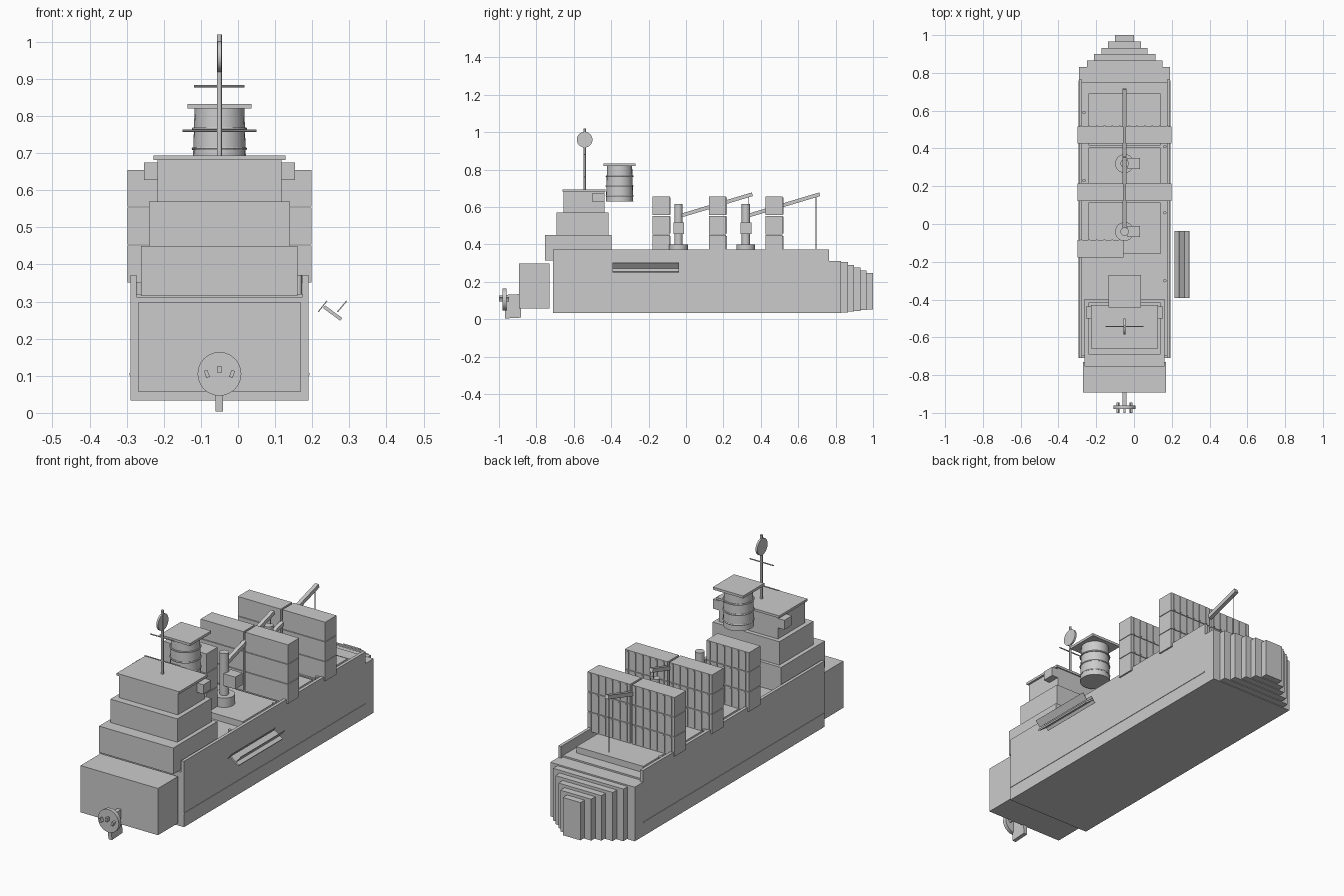
import bpy
from math import radians, atan2, hypot, pi
from mathutils import Vector

if "Cube" in bpy.data.objects:
    bpy.data.objects.remove(bpy.data.objects["Cube"])

CX = -0.05  # ship centreline


def box(name, x, y, z, rot=(0, 0, 0)):
    """Box from (min, max) ranges on each axis, rotated about its centre."""
    bpy.ops.mesh.primitive_cube_add(size=1, location=[sum(r) / 2 for r in (x, y, z)], rotation=rot)
    o = bpy.context.object
    o.name = name
    o.scale = [r[1] - r[0] for r in (x, y, z)]
    return o


def cbox(name, half, y, z):
    """Box symmetric about the centreline."""
    return box(name, (CX - half, CX + half), y, z)


def cone(name, p, q, r1, r2=None, sides=24):
    """Round bar from p to q."""
    p, q = Vector(p), Vector(q)
    d = q - p
    bpy.ops.mesh.primitive_cone_add(vertices=sides, radius1=r1, radius2=r1 if r2 is None else r2,
                                    depth=d.length, location=(p + q) / 2,
                                    rotation=d.to_track_quat('Z', 'Y').to_euler())
    o = bpy.context.object
    o.name = name
    bpy.ops.object.shade_smooth_by_angle(angle=radians(30))
    return o


# hull, stern block and stepped bow
cbox("hull", 0.24, (-0.71, 0.83), (0.034, 0.312))
cbox("stern_block", 0.22, (-0.892, -0.73), (0.057, 0.297))
for i, half in enumerate((0.20, 0.163, 0.122, 0.088, 0.05)):
    cbox("bow_step", half, (0.82 + 0.035 * i, 0.865 + 0.03375 * i),
         (0.037 + 0.004 * i, 0.305 - 0.0145 * i))
cbox("deck", 0.225, (-0.70, 0.75), (0.31, 0.32))

# bulwarks and waterline strips
for s in (-1, 1):
    a, b = sorted((CX + s * 0.224, CX + s * 0.24))
    box("bulwark", (a, b), (-0.71, 0.765), (0.31, 0.372))
    a, b = sorted((CX + s * 0.236, CX + s * 0.2425))
    box("waterline_strip", (a, b), (-0.71, 0.76), (0.101, 0.107))

# hatch covers and bollards
for y0 in (0.69, 0.405, 0.115):
    cbox("hatch_cover", 0.19, (y0 - 0.275, y0), (0.315, 0.352))
for x, ys in ((-0.265, (0.59, 0.23, -0.12)), (0.163, (0.41, 0.06, -0.30))):
    for y in ys:
        cone("bollard", (x, y, 0.31), (x, y, 0.372), 0.009, sides=12)

# container stacks with end ribs
for y0, sides in ((-0.178, (-1,)), (0.122, (-1, 1)), (0.425, (-1, 1))):
    for s in sides:
        x0, x1 = sorted((CX + s * 0.005, CX + s * 0.248))
        for t in range(3):
            z = 0.352 + 0.102 * t
            box("container", (x0, x1), (y0, y0 + 0.092), (z, z + 0.099))
            for k in range(6):
                xr = x0 + 0.02 + k * (x1 - x0 - 0.04) / 5
                box("container_rib", (xr - 0.004, xr + 0.004), (y0 + 0.09, y0 + 0.096), (z + 0.005, z + 0.094))

# deck cranes
for y in (-0.04, 0.32):
    cone("crane_base", (CX, y, 0.31), (CX, y, 0.40), 0.05)
    cone("crane_post", (CX, y, 0.39), (CX, y, 0.615), 0.022)
    box("crane_cab", (CX + 0.015, CX + 0.082), (y - 0.028, y + 0.03), (0.455, 0.517))
    dy, dz = 0.395, 0.118
    L = hypot(dy, dz)
    yc, zc = y + dy / 2, 0.55 + dz / 2
    box("crane_boom", (CX - 0.01, CX + 0.01), (yc - L / 2, yc + L / 2), (zc - 0.01, zc + 0.01),
        (atan2(dz, dy), 0, 0))
    cone("crane_cable", (CX, y + 0.375, 0.375), (CX, y + 0.375, 0.66), 0.002, sides=8)

# superstructure tiers, roof and bridge wings
cbox("tier_lower", 0.211, (-0.755, -0.398), (0.315, 0.45))
cbox("tier_middle", 0.19, (-0.692, -0.415), (0.45, 0.57))
cbox("tier_bridge", 0.167, (-0.655, -0.436), (0.57, 0.682))
cbox("bridge_roof", 0.178, (-0.66, -0.43), (0.682, 0.694))
for s in (-1, 1):
    a, b = sorted((CX + s * 0.16, CX + s * 0.203))
    box("bridge_wing", (a, b), (-0.50, -0.437), (0.627, 0.675))

# funnel with bands and cap
FY = -0.355
cone("funnel", (CX, FY, 0.63), (CX, FY, 0.822), 0.073, 0.067)
for z in (0.66, 0.712, 0.765):
    bpy.ops.mesh.primitive_torus_add(location=(CX, FY, z), major_radius=0.071, minor_radius=0.004,
                                     major_segments=24, minor_segments=6)
    bpy.context.object.name = "funnel_band"
cbox("funnel_cap", 0.086, (FY - 0.086, FY + 0.086), (0.82, 0.833))

# mast, crossbars and radar disc
MY = -0.542
cone("mast", (CX, MY, 0.69), (CX, MY, 1.02), 0.007, sides=12)
for z, h in ((0.76, 0.10), (0.88, 0.068)):
    cone("mast_crossbar", (CX - h, MY, z), (CX + h, MY, z), 0.003, sides=8)
cone("radar_disc", (CX - 0.005, MY, 0.96), (CX + 0.005, MY, 0.96), 0.042)

# propeller, shaft, blades and rudder
cone("propeller_shaft", (CX, -0.975, 0.105), (CX, -0.88, 0.105), 0.009, sides=12)
cone("propeller_disc", (CX, -0.98, 0.105), (CX, -0.96, 0.105), 0.059)
for dx, dz, a in ((-0.034, 0, 20), (0.034, 0, -20), (0, 0.012, 0)):
    x, z = CX + dx, 0.105 + dz
    box("propeller_blade", (x - 0.005, x + 0.005), (-1.0, -0.945), (z - 0.01, z + 0.01),
        (0, radians(-a), 0))
box("rudder", (CX - 0.01, CX + 0.01), (-0.97, -0.884), (0.006, 0.132), (radians(3), 0, 0))

# side gangway: tilted plank with two rails
for name, p, q, t in (("gangway_plank", (0.232, 0.286), (0.278, 0.252), 0.009),
                      ("gangway_rail", (0.216, 0.272), (0.240, 0.302), 0.003),
                      ("gangway_rail", (0.268, 0.272), (0.293, 0.302), 0.003)):
    dx, dz = q[0] - p[0], q[1] - p[1]
    L, xc, zc = hypot(dx, dz), (p[0] + q[0]) / 2, (p[1] + q[1]) / 2
    box(name, (xc - L / 2, xc + L / 2), (-0.393, -0.037), (zc - t / 2, zc + t / 2),
        (0, -atan2(dz, dx), 0))
